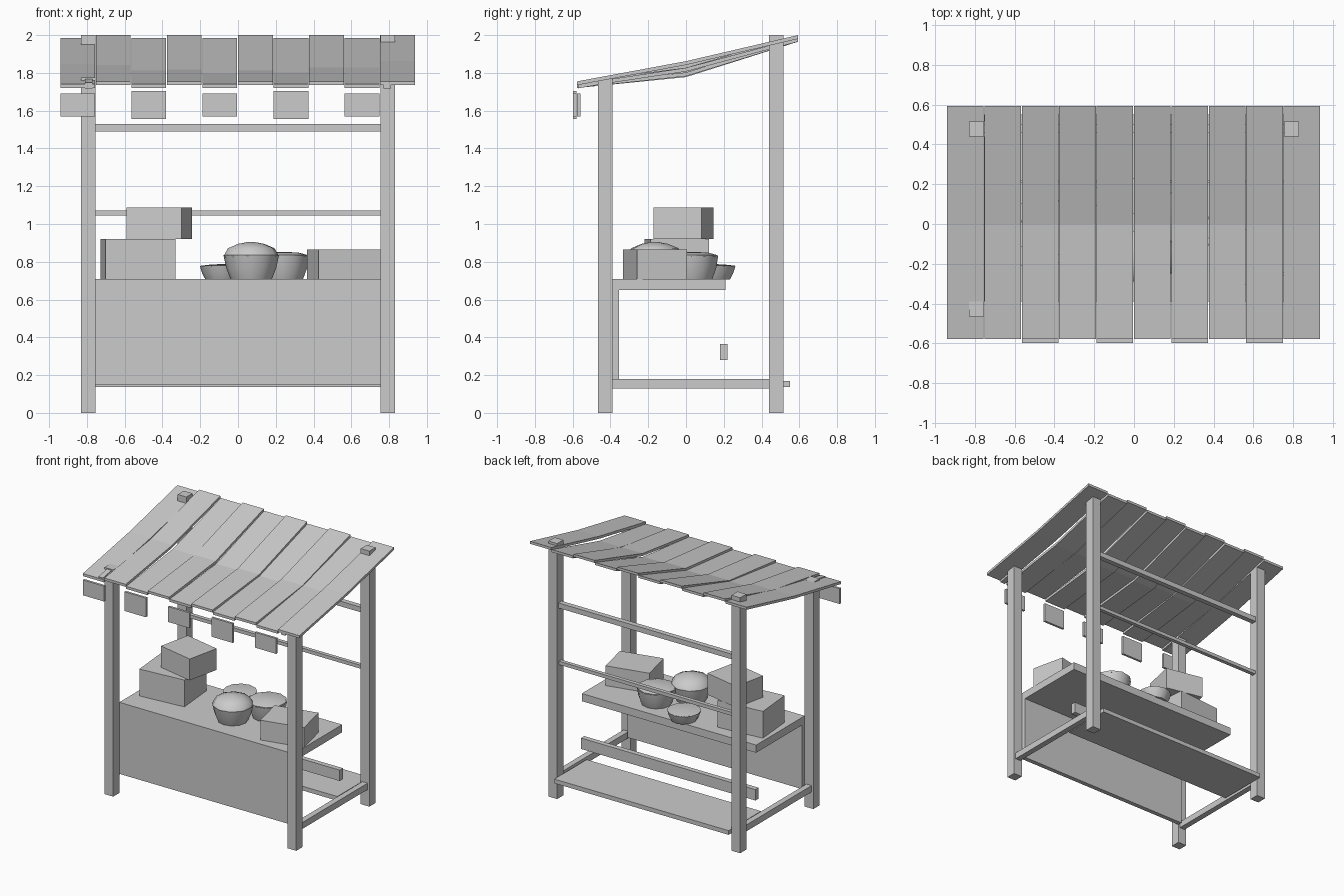
import bpy, bmesh, math
from mathutils import Matrix

if "Cube" in bpy.data.objects:
    bpy.data.objects.remove(bpy.data.objects["Cube"])


def finish(bm, name, smooth=False):
    bmesh.ops.recalc_face_normals(bm, faces=bm.faces)
    me = bpy.data.meshes.new(name)
    bm.to_mesh(me)
    bm.free()
    for p in me.polygons:
        p.use_smooth = smooth
    ob = bpy.data.objects.new(name, me)
    bpy.context.collection.objects.link(ob)
    return ob


def box(name, x, y, z, turn=0):
    """Box from (min, max) ranges, optionally turned about z."""
    bm = bmesh.new()
    bmesh.ops.create_cube(bm, size=1)
    bm.transform(Matrix.Diagonal((x[1] - x[0], y[1] - y[0], z[1] - z[0], 1)))
    ob = finish(bm, name)
    ob.location = [(r[0] + r[1]) / 2 for r in (x, y, z)]
    ob.rotation_euler.z = math.radians(turn)
    return ob


def crate(name, cx, cy, w, d, z, turn):
    return box(name, (cx - w / 2, cx + w / 2), (cy - d / 2, cy + d / 2), z, turn)


def strip(name, x0, x1, line, thick):
    """Side profile (y, z) thickened downwards and extruded along x."""
    loop = line + [(y, z - thick) for y, z in reversed(line)]
    bm = bmesh.new()
    face = bm.faces.new([bm.verts.new((x0, y, z)) for y, z in loop])
    ext = bmesh.ops.extrude_face_region(bm, geom=[face])
    verts = [v for v in ext["geom"] if isinstance(v, bmesh.types.BMVert)]
    bmesh.ops.translate(bm, verts=verts, vec=(x1 - x0, 0, 0))
    return finish(bm, name)


def lathe(name, cx, cy, profile, sides=12, phase=0):
    """Revolve (radius, z) points, closing both ends."""
    bm = bmesh.new()
    rings = []
    for r, z in profile:
        rings.append([bm.verts.new((r * math.cos(a), r * math.sin(a), z))
                      for a in [phase + 2 * math.pi * i / sides for i in range(sides)]])
    for lo, hi in zip(rings, rings[1:]):
        for i in range(sides):
            j = (i + 1) % sides
            bm.faces.new((lo[i], lo[j], hi[j], hi[i]))
    bm.faces.new(rings[0])
    bm.faces.new(rings[-1])
    ob = finish(bm, name, True)
    ob.location = (cx, cy, 0)
    bpy.context.view_layer.objects.active = ob
    ob.select_set(True)
    bpy.ops.object.shade_smooth_by_angle(angle=math.radians(40))
    ob.select_set(False)
    return ob


# Posts, side rails and canopy arms, mirrored left and right
for side, s in (("left", -1), ("right", 1)):
    px = sorted((s * 0.755, s * 0.83))
    box(side + "_front_post", px, (-0.465, -0.39), (0, 1.775))
    box(side + "_back_post", px, (0.44, 0.515), (0, 2.0))
    box(side + "_side_rail", sorted((s * 0.77, s * 0.815)), (-0.39, 0.44), (0.13, 0.18))
    strip(side + "_canopy_arm", s * 0.79 - 0.02, s * 0.79 + 0.02,
          [(-0.57, 1.748), (-0.44, 1.772)], 0.03)

# Back rails, counter, front panel and lower boards
W = (-0.755, 0.755)
box("upper_back_rail", W, (0.46, 0.5), (1.49, 1.53))
box("lower_back_rail", W, (0.465, 0.495), (1.045, 1.072))
box("counter_top", W, (-0.39, 0.21), (0.65, 0.71))
box("front_panel", W, (-0.39, -0.355), (0.15, 0.65))
box("bottom_shelf", W, (0.15, 0.55), (0.137, 0.17))
box("under_counter_bar", W, (0.18, 0.22), (0.28, 0.365))

# Sagging canopy strips, alternately high and low, low ones with a hanging flap
for i in range(10):
    x0 = -0.94 + 0.188 * i
    x1 = x0 + 0.184
    drop = 0.015 if i % 2 == 0 else 0
    u = (i - 4.5) / 4.5
    mid = 1.862 - 0.05 * (1 - u * u)
    strip(f"canopy_strip_{i}", x0, x1,
          [(-0.577, 1.755 - drop), (0, mid - drop), (0.593, 2.0 - drop)], 0.02)
    if i % 2 == 0:
        e = 0.01 if i in (2, 6) else 0
        y = -0.577 if i == 0 else -0.597
        box(f"canopy_flap_{i}", (x0, x1), (y, y + 0.018),
            (1.57 - 1.5 * e, 1.69 + 1.5 * e))

# Crates on the counter
crate("left_crate", -0.53, -0.05, 0.37, 0.31, (0.71, 0.92), 5)
crate("stacked_crate", -0.4175, -0.0125, 0.30, 0.26, (0.92, 1.087), -12.2)
crate("right_crate", 0.56, -0.165, 0.335, 0.27, (0.71, 0.865), 13)

# Bowls with heaped contents
lathe("front_bowl", 0.07, -0.165, [(0.11, 0.71), (0.132, 0.765), (0.147, 0.835)])
lathe("front_heap", 0.07, -0.165,
      [(0.135, 0.81), (0.147, 0.835), (0.125, 0.872), (0.07, 0.895), (0.01, 0.906)],
      10, 0.2)
lathe("right_bowl", 0.235, 0.03, [(0.11, 0.71), (0.13, 0.765), (0.14, 0.83)])
lathe("right_heap", 0.235, 0.03, [(0.135, 0.82), (0.138, 0.835), (0.09, 0.848), (0.01, 0.853)],
      10, 0.2)
lathe("back_bowl", -0.08, 0.14, [(0.092, 0.705), (0.11, 0.74), (0.122, 0.778)])
lathe("back_heap", -0.08, 0.14, [(0.115, 0.77), (0.119, 0.779), (0.07, 0.785), (0.01, 0.788)],
      10, 0.2)
